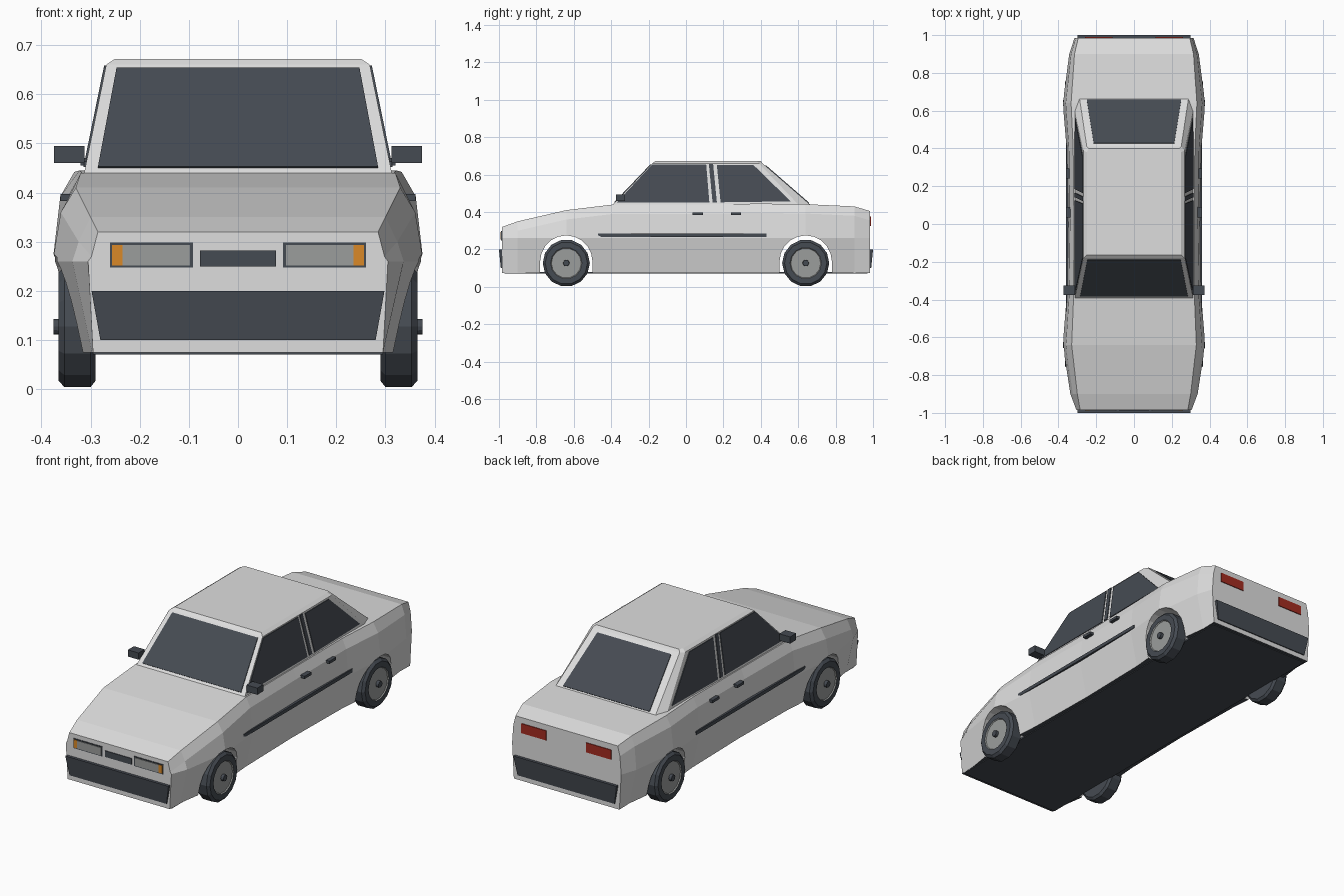
import bpy, bmesh, math
from mathutils import Vector

if "Cube" in bpy.data.objects:
    bpy.data.objects.remove(bpy.data.objects["Cube"])


def material(name, rgb):
    m = bpy.data.materials.new(name)
    m.use_nodes = True
    m.diffuse_color = (*rgb, 1)
    m.node_tree.nodes["Principled BSDF"].inputs["Base Color"].default_value = (*rgb, 1)
    return m


PAINT = material("light_grey_paint", (0.73, 0.73, 0.73))
DARK = material("dark_glass_and_rubber", (0.06, 0.07, 0.085))
GREY = material("mid_grey", (0.33, 0.34, 0.335))
AMBER = material("amber", (0.7, 0.25, 0.02))
RED = material("red", (0.37, 0.025, 0.015))


def finish(bm, name, *mats):
    bmesh.ops.recalc_face_normals(bm, faces=bm.faces)
    mesh = bpy.data.meshes.new(name)
    bm.to_mesh(mesh)
    bm.free()
    for m in mats:
        mesh.materials.append(m)
    ob = bpy.data.objects.new(name, mesh)
    bpy.context.collection.objects.link(ob)
    return ob


def loft(name, rings, *mats, bands=None):
    """Skin closed rings of equal length and cap both ends."""
    bm = bmesh.new()
    loops = [[bm.verts.new(p) for p in ring] for ring in rings]
    n = len(loops[0])
    for k, (a, b) in enumerate(zip(loops, loops[1:])):
        for i in range(n):
            j = (i + 1) % n
            f = bm.faces.new((a[i], a[j], b[j], b[i]))
            f.material_index = bands[k] if bands else 0
    bm.faces.new(loops[0])
    end = bm.faces.new(loops[-1])
    end.material_index = bands[-1] if bands else 0
    return finish(bm, name, *mats)


def prism(name, pts, offset, mat):
    """Extrude a polygon along an offset."""
    pts, offset = [Vector(p) for p in pts], Vector(offset)
    return loft(name, [pts, [p + offset for p in pts]], mat)


def box(name, x0, x1, y0, y1, z0, z1, mat):
    return prism(name, [(x0, y0, z0), (x1, y0, z0), (x1, y1, z0), (x0, y1, z0)],
                 (0, 0, z1 - z0), mat)


def mirrored(half):
    return half + [(-x, y, z) for x, y, z in reversed(half)]


# Body shell: y, waist half width, deck half width, deck height
stations = [(-0.985, 0.305, 0.285, 0.32), (-0.9, 0.337, 0.3, 0.35),
            (-0.64, 0.377, 0.33, 0.41), (-0.39, 0.357, 0.32, 0.44),
            (0, 0.35, 0.318, 0.44), (0.4, 0.357, 0.322, 0.445),
            (0.64, 0.377, 0.333, 0.442), (0.9, 0.343, 0.315, 0.43),
            (0.985, 0.315, 0.295, 0.405)]
rings = []
for y, waist, deck, top in stations:
    sill = waist - (0.01 if abs(y) > 0.95 else 0.04)
    rings.append(mirrored([(sill, y, 0.075), (waist, y, 0.26),
                           (deck * 0.35 + waist * 0.65, y, top - 0.05), (deck, y, top)]))
body = loft("body_shell", rings, PAINT, DARK)
for f in body.data.polygons:
    if f.center.z < 0.08:
        f.material_index = 1

# Wheel arches cut through the shell
AXLES = (-0.64, 0.64)
for y in AXLES:
    outline = [(-0.5, y - 0.14, 0)]
    for i in range(11):
        a = math.pi * (1 - i / 10)
        outline.append((-0.5, y + 0.14 * math.cos(a), 0.135 + 0.14 * math.sin(a)))
    outline.append((-0.5, y + 0.14, 0))
    cutter = prism("arch_cutter", outline, (1, 0, 0), PAINT)
    cutter.hide_render = True
    mod = body.modifiers.new("arch", "BOOLEAN")
    mod.operation, mod.solver, mod.object = "DIFFERENCE", "EXACT", cutter
    bpy.context.view_layer.objects.active = body
    bpy.ops.object.modifier_apply(modifier=mod.name)
    bpy.data.objects.remove(cutter)
box("floor_pan", -0.295, 0.295, -0.97, 0.97, 0.071, 0.08, DARK)

# Cabin with chamfered roof
loft("cabin", [
    mirrored([(0.315, -0.40, 0.43), (0.315, 0.61, 0.43), (0.29, 0.675, 0.43)]),
    mirrored([(0.268, -0.18, 0.66), (0.268, 0.39, 0.66), (0.25, 0.41, 0.66)]),
    mirrored([(0.25, -0.165, 0.672), (0.25, 0.38, 0.672), (0.24, 0.4, 0.672)])], PAINT)


# Front and rear glass
def screen(name, y_at, z0, z1, w0, w1, out):
    d = Vector((0, *out)).normalized() * 0.004
    pts = [Vector(p) - d for p in ((-w0, y_at(z0), z0), (w0, y_at(z0), z0),
                                   (w1, y_at(z1), z1), (-w1, y_at(z1), z1))]
    prism(name, pts, d * 2, DARK)


screen("windscreen", lambda z: -0.40 + (z - 0.43) * 0.957, 0.45, 0.652, 0.285, 0.247, (-1, 0.957))
screen("rear_window", lambda z: 0.675 - (z - 0.43) * 1.152, 0.446, 0.647, 0.25, 0.213, (1, 1.152))

# Side glass outlines (y, z)
SIDE_GLASS = {
    "front_side_window": [(-0.37, 0.452), (-0.18, 0.655), (0.108, 0.655), (0.125, 0.452)],
    "pillar_strip": [(0.142, 0.452), (0.122, 0.658), (0.145, 0.658), (0.165, 0.452)],
    "rear_side_window": [(0.185, 0.452), (0.165, 0.652), (0.36, 0.652), (0.56, 0.457)],
}


def wheel(name, s, y):
    # Lathe of tyre, dished rim and hub
    profile = [(0.29, 0.113), (0.3, 0.126), (0.353, 0.126), (0.365, 0.113),
               (0.365, 0.084), (0.36, 0.08), (0.36, 0.017), (0.375, 0.016)]
    rings = [[(s * x, y + r * math.cos(i * math.tau / 14), 0.127 + r * math.sin(i * math.tau / 14))
              for i in range(14)] for x, r in profile]
    loft(name, rings, DARK, GREY, bands=[0, 0, 0, 0, 1, 1, 0])


for s, side in ((1, "left"), (-1, "right")):
    for part, outline in SIDE_GLASS.items():
        pts = [(s * (0.311 - (z - 0.43) * 0.2043), y, z) for y, z in outline]
        prism(f"{side}_{part}", pts, (s * 0.008, 0, 0), DARK)
    for y, end in zip(AXLES, ("front", "rear")):
        wheel(f"{side}_{end}_wheel", s, y)

    # Side trim
    box(f"{side}_rub_strip", s * 0.34, s * 0.361, -0.47, 0.43, 0.267, 0.285, DARK)
    for y, end in ((0.035, "front"), (0.24, "rear")):
        box(f"{side}_{end}_door_handle", s * 0.33, s * 0.361, y, y + 0.055, 0.383, 0.397, DARK)
    box(f"{side}_mirror", s * 0.312, s * 0.374, -0.375, -0.325, 0.46, 0.495, DARK)
    box(f"{side}_mirror_arm", s * 0.29, s * 0.32, -0.36, -0.34, 0.455, 0.47, DARK)

    # Lamps
    box(f"{side}_headlamp_bezel", s * 0.092, s * 0.26, -0.988, -0.982, 0.247, 0.298, DARK)
    box(f"{side}_headlamp_lens", s * 0.098, s * 0.235, -0.991, -0.984, 0.252, 0.293, GREY)
    box(f"{side}_indicator", s * 0.235, s * 0.256, -0.991, -0.984, 0.252, 0.293, AMBER)
    box(f"{side}_tail_lamp", s * 0.115, s * 0.26, 0.982, 0.989, 0.325, 0.375, RED)

box("grille", -0.077, 0.077, -0.989, -0.982, 0.25, 0.282, DARK)

# Bumpers, tucked in toward the bottom
for s, end in ((-1, "front"), (1, "rear")):
    loft(f"{end}_bumper", [
        [(-0.28, s * 0.97, 0.1), (0.28, s * 0.97, 0.1), (0.28, s * 0.99, 0.1), (-0.28, s * 0.99, 0.1)],
        [(-0.298, s * 0.97, 0.2), (0.298, s * 0.97, 0.2), (0.298, s, 0.2), (-0.298, s, 0.2)]], DARK)
